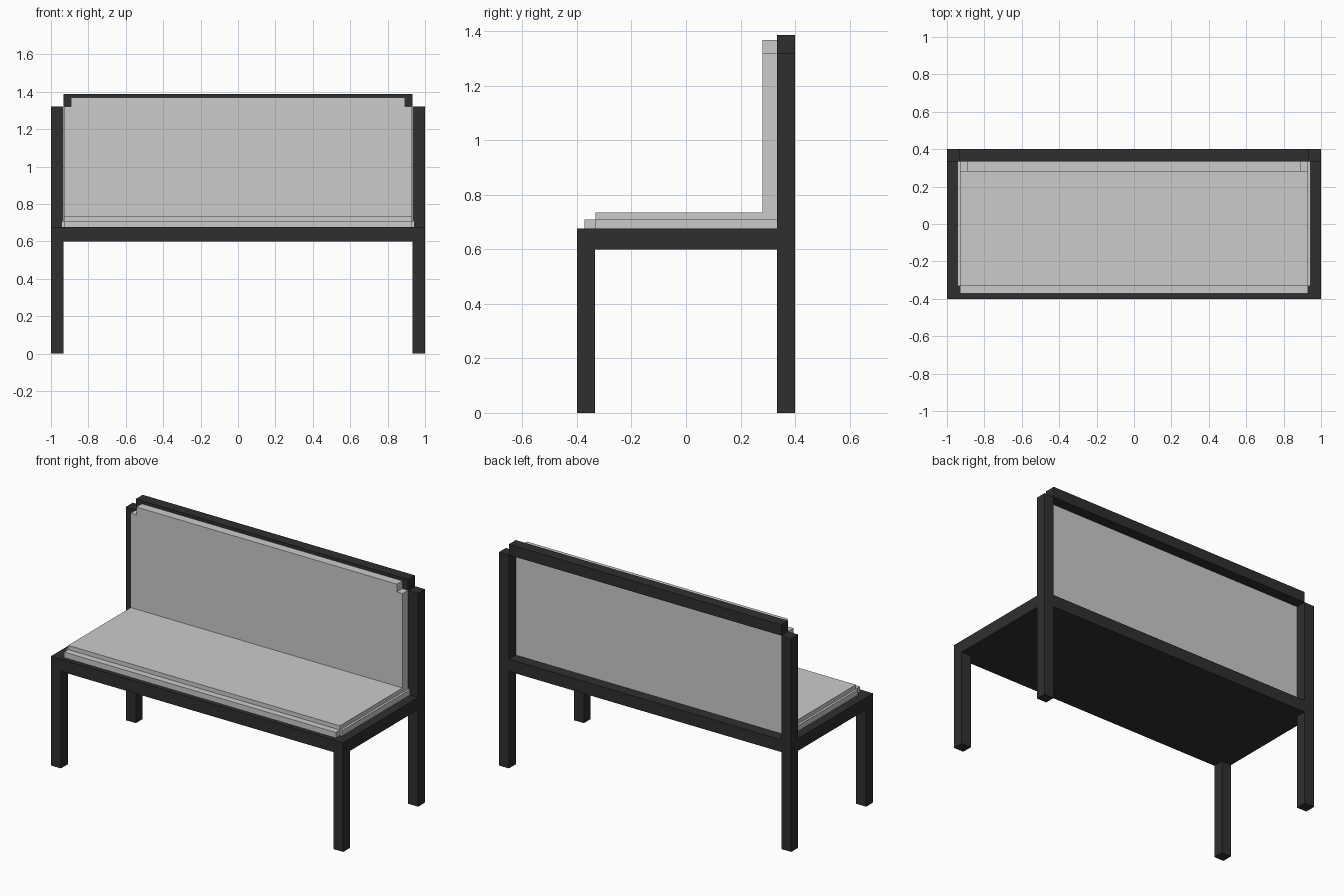
import bpy, bmesh

if "Cube" in bpy.data.objects:
    bpy.data.objects.remove(bpy.data.objects["Cube"])

dark = bpy.data.materials.new("dark_frame")
dark.diffuse_color = (0.028, 0.028, 0.028, 1)
dark.use_nodes = True
dark.node_tree.nodes["Principled BSDF"].inputs["Base Color"].default_value = dark.diffuse_color


def box(name, x, y, z, mat=None):
    """Box from (min, max) ranges on each axis."""
    bm = bmesh.new()
    bmesh.ops.create_cube(bm, size=1)
    for v in bm.verts:
        v.co = [r[0] if c < 0 else r[1] for c, r in zip(v.co, (x, y, z))]
    return finish(name, bm, mat)


def prism(name, outline, axis_map, depth, mat=None):
    """Extrude a flat outline; axis_map turns (u, v, d) into a point."""
    bm = bmesh.new()
    face = bm.faces.new([bm.verts.new(axis_map(u, v, depth[0])) for u, v in outline])
    new = bmesh.ops.extrude_face_region(bm, geom=[face])["geom"]
    shift = [b - a for a, b in zip(axis_map(0, 0, depth[0]), axis_map(0, 0, depth[1]))]
    bmesh.ops.translate(bm, vec=shift, verts=[g for g in new if isinstance(g, bmesh.types.BMVert)])
    bmesh.ops.recalc_face_normals(bm, faces=bm.faces)
    return finish(name, bm, mat)


def finish(name, bm, mat):
    mesh = bpy.data.meshes.new(name)
    bm.to_mesh(mesh)
    bm.free()
    if mat:
        mesh.materials.append(mat)
    ob = bpy.data.objects.new(name, mesh)
    bpy.context.collection.objects.link(ob)
    return ob


def mirrored(half):
    """Full outline from its right half, listed bottom to top."""
    return half + [(-u, v) for u, v in reversed(half)]


W, IN = 1.0, 0.932           # outer and inner half width of the frame
BACK = (0.333, 0.4)          # depth range of the back frame

# Legs: short at the front, full-height posts at the back
for side, x in (("left", (-W, -IN)), ("right", (IN, W))):
    box(f"front_leg_{side}", x, (-0.4, -0.333), (0, 0.6), dark)
    box(f"back_post_{side}", x, BACK, (0, 1.32), dark)

# Seat base and the two rails between the posts
box("seat_base", (-W, W), (-0.4, BACK[0]), (0.6, 0.676), dark)
box("lower_back_rail", (-IN, IN), BACK, (0.6, 0.676), dark)
box("top_back_rail", (-IN, IN), BACK, (1.32, 1.387), dark)

# Seat cushion: lower border with notched front corners, raised pad on top
border = mirrored([(0.93, -0.372), (0.93, -0.332), (0.944, -0.332), (0.944, BACK[0])])
prism("seat_cushion_border", border, lambda u, v, d: (u, v, d), (0.676, 0.71))
box("seat_cushion_pad", (-0.93, 0.93), (-0.332, BACK[0]), (0.71, 0.736))

# Back cushion with notched top corners
back = mirrored([(0.931, 0.71), (0.931, 1.32), (0.892, 1.32), (0.892, 1.368)])
prism("back_cushion", back, lambda u, v, d: (u, d, v), (0.28, BACK[0]))
# Cushion foot reaching down to the seat base
box("back_cushion_foot", (-0.931, 0.931), (0.28, BACK[0]), (0.676, 0.71))
